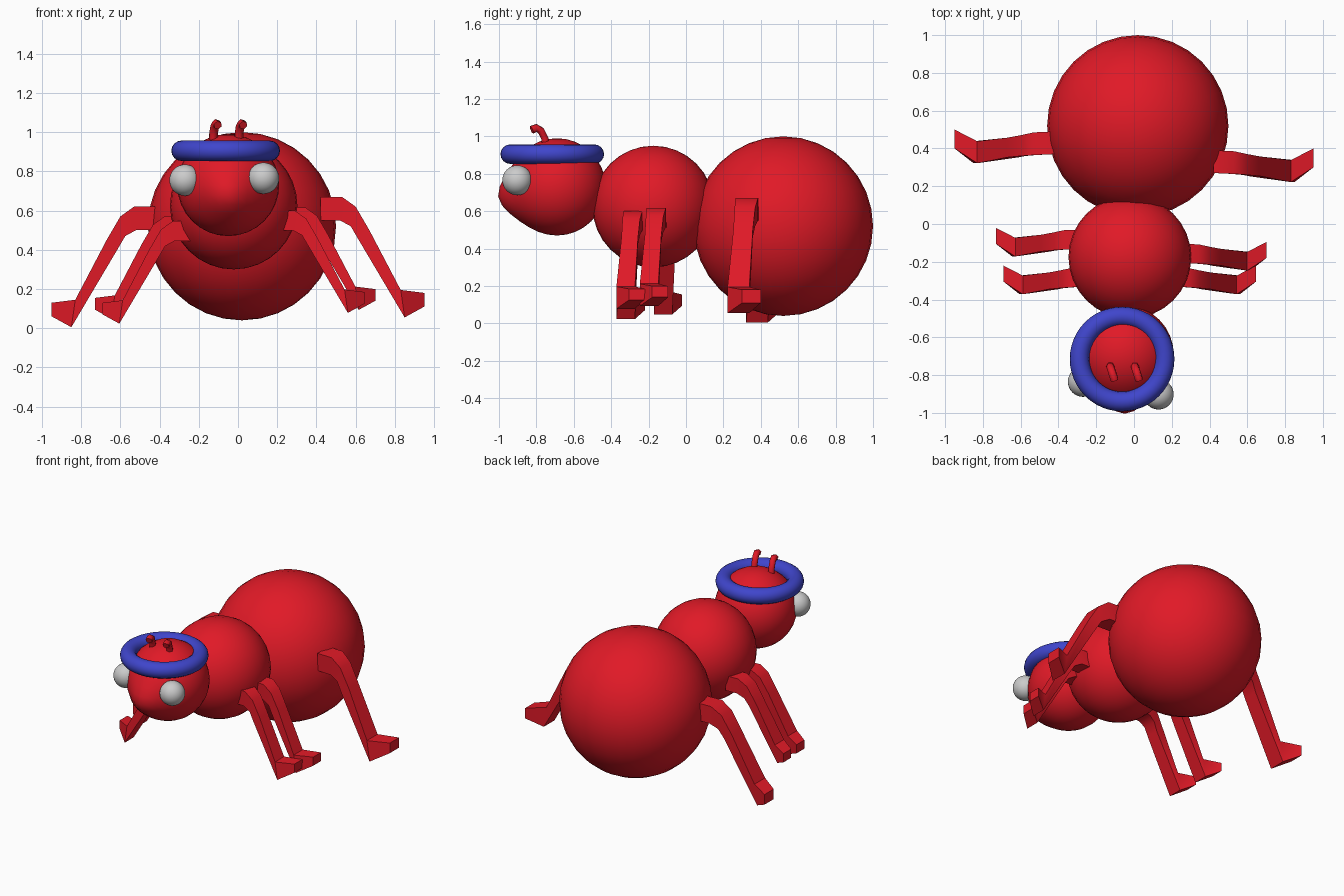
import bpy, bmesh, math
from mathutils import Vector

if "Cube" in bpy.data.objects:
    bpy.data.objects.remove(bpy.data.objects["Cube"])


def material(name, rgb):
    m = bpy.data.materials.new(name)
    m.diffuse_color = (*rgb, 1)
    m.use_nodes = True
    m.node_tree.nodes["Principled BSDF"].inputs["Base Color"].default_value = m.diffuse_color
    return m


RED = material("red", (0.75, 0.01, 0.02))
BLUE = material("blue", (0.05, 0.06, 0.6))


def finish(obj, name, mat=None, angle=40):
    obj.name = name
    if mat:
        obj.data.materials.append(mat)
    bpy.ops.object.select_all(action='DESELECT')
    obj.select_set(True)
    bpy.context.view_layer.objects.active = obj
    bpy.ops.object.shade_smooth_by_angle(angle=math.radians(angle))
    return obj


def ball(name, centre, radius, mat=None):
    bpy.ops.mesh.primitive_uv_sphere_add(segments=32, ring_count=16, radius=radius, location=centre)
    return finish(bpy.context.object, name, mat)


# Body segments
ball("abdomen", (0.02, 0.52, 0.52), 0.48, RED)
ball("thorax", (-0.022, -0.175, 0.625), 0.325, RED)
head = ball("head", (-0.05, -0.69, 0.73), 0.26, RED)

# Snout: soft bulge pulled out of the front of the head
snout = Vector((0, -0.25, -0.06))
for v in head.data.vertices:
    d = (v.co - snout).length
    v.co.y -= 0.06 * math.exp(-(d / 0.12) ** 2)

# Eyes
ball("left_eye", (-0.27, -0.835, 0.755), 0.08)
ball("right_eye", (0.13, -0.902, 0.765), 0.08)

# Ring worn around the head
bpy.ops.mesh.primitive_torus_add(major_radius=0.225, minor_radius=0.052, major_segments=48,
                                 minor_segments=16, location=(-0.063, -0.715, 0.905))
finish(bpy.context.object, "head_ring", BLUE)

# Leg stations relative to the hip, pointing outwards:
# (upper edge x, z), (lower edge x, z), y offset, half width
LEG = [((0.00, 0.06), (0.00, -0.06), 0.000, 0.060),
       ((0.11, 0.06), (0.10, -0.06), -0.005, 0.060),
       ((0.18, 0.01), (0.155, -0.09), -0.015, 0.055),
       ((0.25, -0.11), (0.19, -0.15), -0.025, 0.052),
       ((0.41, -0.415), (0.43, -0.555), -0.050, 0.058),
       ((0.53, -0.43), (0.53, -0.50), 0.020, 0.050)]


def leg(name, side, hip, scale):
    bm = bmesh.new()
    rings = []
    for up, low, y, w in LEG:
        corners = [(up[0], y - w, up[1]), (up[0], y + w, up[1]),
                   (low[0], y + w, low[1]), (low[0], y - w, low[1])]
        rings.append([bm.verts.new((hip[0] + side * x * scale, hip[1] + yy * scale, hip[2] + z * scale))
                      for x, yy, z in corners])
    for a, b in zip(rings, rings[1:]):
        for i in range(4):
            j = (i + 1) % 4
            bm.faces.new((a[i], a[j], b[j], b[i]))
    bm.faces.new(rings[0])
    bm.faces.new(rings[-1])
    bmesh.ops.recalc_face_normals(bm, faces=bm.faces)
    me = bpy.data.meshes.new(name)
    bm.to_mesh(me)
    bm.free()
    obj = bpy.data.objects.new(name, me)
    bpy.context.collection.objects.link(obj)
    finish(obj, name, RED)


# Three pairs of legs, the body leaning slightly to one side
for name, side, hip, scale in [
        ("left_back_leg", -1, (-0.42, 0.43, 0.56), 1.0),
        ("right_back_leg", 1, (0.42, 0.33, 0.61), 1.0),
        ("left_middle_leg", -1, (-0.28, -0.08, 0.52), 0.85),
        ("right_middle_leg", 1, (0.25, -0.155, 0.565), 0.85),
        ("left_front_leg", -1, (-0.24, -0.28, 0.495), 0.85),
        ("right_front_leg", 1, (0.195, -0.28, 0.55), 0.85)]:
    leg(name, side, hip, scale)

# Antennae: bent square tubes
for name, x in (("left_antenna", -0.125), ("right_antenna", 0.005)):
    cu = bpy.data.curves.new(name, 'CURVE')
    cu.dimensions = '3D'
    cu.bevel_depth = 0.022
    cu.bevel_resolution = 1
    cu.use_fill_caps = True
    path = [(0, -0.75, 0.94), (0, -0.755, 0.99), (0.006, -0.775, 1.03),
            (0.014, -0.80, 1.045), (0.022, -0.825, 1.035)]
    sp = cu.splines.new('POLY')
    sp.points.add(len(path) - 1)
    for p, (px, py, pz) in zip(sp.points, path):
        p.co = (x + px, py, pz, 1)
    cu.materials.append(RED)
    bpy.context.collection.objects.link(bpy.data.objects.new(name, cu))
